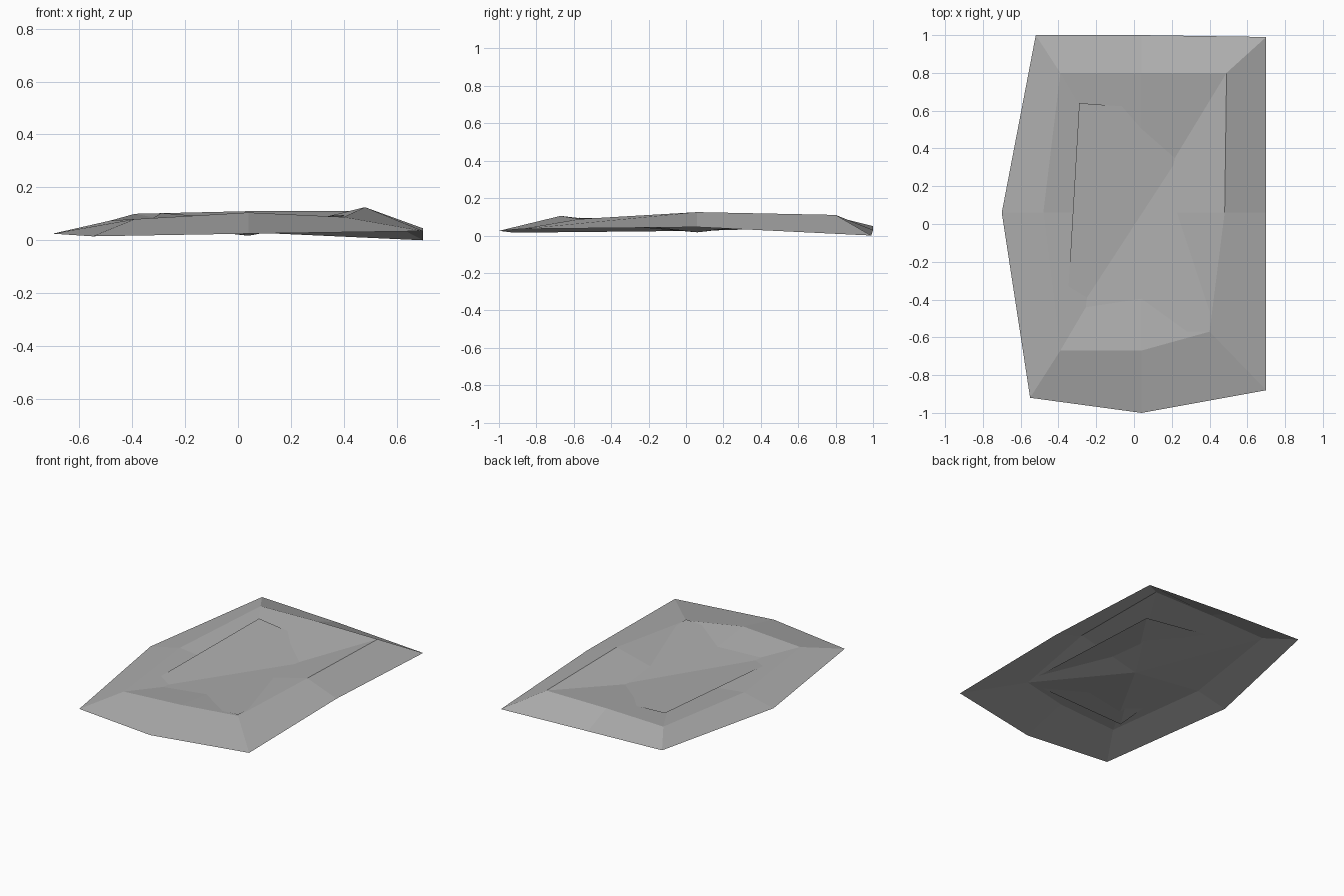
import bpy
import bmesh

cube = bpy.data.objects.get("Cube")
if cube:
    bpy.data.objects.remove(cube, do_unlink=True)

# Single stone colour
stone = bpy.data.materials.new("stone_grey")
stone.use_nodes = True
grey = (0.42, 0.42, 0.42, 1.0)
stone.diffuse_color = grey
stone.node_tree.nodes["Principled BSDF"].inputs["Base Color"].default_value = grey


def make_object(name, bm):
    mesh = bpy.data.meshes.new(name)
    bm.to_mesh(mesh)
    bm.free()
    mesh.materials.append(stone)
    obj = bpy.data.objects.new(name, mesh)
    bpy.context.scene.collection.objects.link(obj)
    return obj


# Outer rim and raised ridge, both counter-clockwise from the front left corner
rim = [(-0.55, -0.92, 0.015), (0.04, -1.0, 0.025), (0.7, -0.88, 0.035),
       (0.7, 0.06, 0.045), (0.7, 0.99, 0.0), (0.04, 1.0, 0.03),
       (-0.52, 1.0, 0.05), (-0.7, 0.06, 0.025)]
ridge = [(-0.39, -0.67, 0.08), (0.04, -0.67, 0.105), (0.4, -0.57, 0.088),
         (0.48, 0.06, 0.125), (0.49, 0.8, 0.11), (0.04, 0.8, 0.11),
         (-0.39, 0.8, 0.1), (-0.48, 0.06, 0.075)]

# Open shell: sloping sides up to the ridge, then a shallow dish to the centre
bm = bmesh.new()
outer = [bm.verts.new(p) for p in rim]
inner = [bm.verts.new(p) for p in ridge]
centre = bm.verts.new((0.04, 0.06, 0.017))
for i in range(len(outer)):
    j = (i + 1) % len(outer)
    bm.faces.new((outer[i], outer[j], inner[j], inner[i]))
    bm.faces.new((inner[i], inner[j], centre))
make_object("stone_shell", bm)

# Folded slab lying in the dish, creased between its two low corners
bm = bmesh.new()
front_left, front_right, back_right, back_left = [bm.verts.new(p) for p in (
    (-0.36, -0.56, 0.06), (0.4, -0.57, 0.095),
    (0.39, 0.59, 0.05), (-0.29, 0.64, 0.103))]
bm.faces.new((front_left, front_right, back_right))
bm.faces.new((front_left, back_right, back_left))
make_object("inner_slab", bm)
